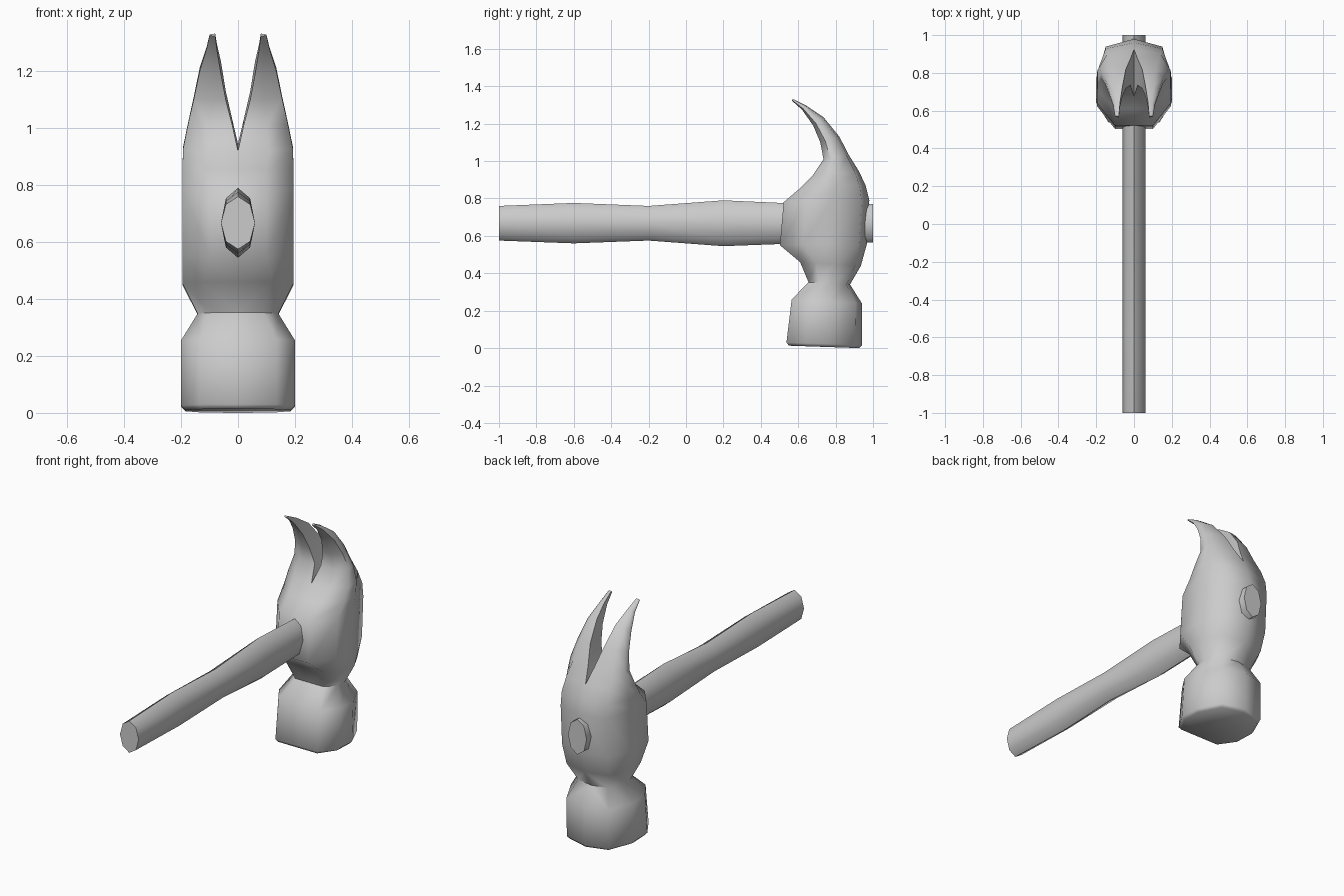
import bpy, bmesh, math

if "Cube" in bpy.data.objects:
    bpy.data.objects.remove(bpy.data.objects["Cube"])


def loft(name, rings, skip_centre=False):
    """Skin a list of equal closed rings, cap both ends."""
    bm = bmesh.new()
    loops = [[bm.verts.new(p) for p in ring] for ring in rings]
    n = len(loops[0])
    for lo, hi in zip(loops, loops[1:]):
        for i in range(n):
            quad = (lo[i], lo[(i + 1) % n], hi[(i + 1) % n], hi[i])
            # leave the mirror plane open
            if skip_centre and all(abs(v.co.x) < 1e-5 for v in quad):
                continue
            bm.faces.new(quad)
    bm.faces.new(loops[0][::-1])
    bm.faces.new(loops[-1])
    bmesh.ops.recalc_face_normals(bm, faces=bm.faces)
    mesh = bpy.data.meshes.new(name)
    bm.to_mesh(mesh)
    bm.free()
    obj = bpy.data.objects.new(name, mesh)
    bpy.context.collection.objects.link(obj)
    return obj


def smooth(obj, degrees):
    bpy.ops.object.select_all(action='DESELECT')
    obj.select_set(True)
    bpy.context.view_layer.objects.active = obj
    for mod in list(obj.modifiers):
        bpy.ops.object.modifier_apply(modifier=mod.name)
    bpy.ops.object.mode_set(mode='EDIT')
    bpy.ops.mesh.select_all(action='SELECT')
    bpy.ops.mesh.normals_make_consistent(inside=False)
    bpy.ops.object.mode_set(mode='OBJECT')
    bpy.ops.object.shade_smooth_by_angle(angle=math.radians(degrees))


# Handle: eight-sided oval, swelling along y (y, low z, high z)
stations = [(-1, .575, .76), (-.6, .56, .776), (-.2, .575, .76),
            (.2, .545, .79), (.6, .56, .772), (1, .565, .77)]
handle = loft("handle", [
    [(.06 * math.sin(k * math.pi / 4), y,
      (lo + hi) / 2 + (hi - lo) / 2 * math.cos(k * math.pi / 4)) for k in range(8)]
    for y, lo, hi in stations])
smooth(handle, 50)


# Head: one half as stacked tilted sections, mirrored; the claws part at the top
def half_ring(yf, zf, yb, zb, xi, a, w, b):
    pts = [(xi, 0), (a, 0), (w, .26), (w, .56), (b, .91), (xi, 1)]
    return [(x, yf + (yb - yf) * t, zf + (zb - zf) * t) for x, t in pts]


# front y, front z, back y, back z, inner x, front x, side x, back x
sections = [
    (.55, .013, .925, .0, 0, .125, .185, .125),
    (.537, .03, .94, .015, 0, .135, .2, .135),
    (.565, .26, .94, .24, 0, .135, .2, .135),
    (.655, .352, .877, .34, 0, .09, .142, .095),
    (.61, .46, .935, .44, 0, .12, .195, .135),
    (.502, .55, .968, .56, 0, .1, .195, .15),
    (.522, .78, .98, .79, 0, .1, .195, .15),
    (.61, .855, .96, .87, 0, .1, .195, .15),
    (.675, .92, .925, .945, 0, .11, .193, .14),
    (.735, 1.01, .872, 1.03, .02, .10, .175, .125),
    (.718, 1.10, .82, 1.13, .043, .09, .154, .115),
    (.68, 1.19, .735, 1.235, .06, .085, .134, .108),
    (.62, 1.275, .645, 1.295, .074, .085, .11, .098),
    (.565, 1.324, .572, 1.332, .08, .087, .1, .094),
]
head = loft("hammer_head", [half_ring(*s) for s in sections], True)
mirror = head.modifiers.new("Mirror", 'MIRROR')
mirror.use_clip = True
mirror.merge_threshold = .001
smooth(head, 60)
